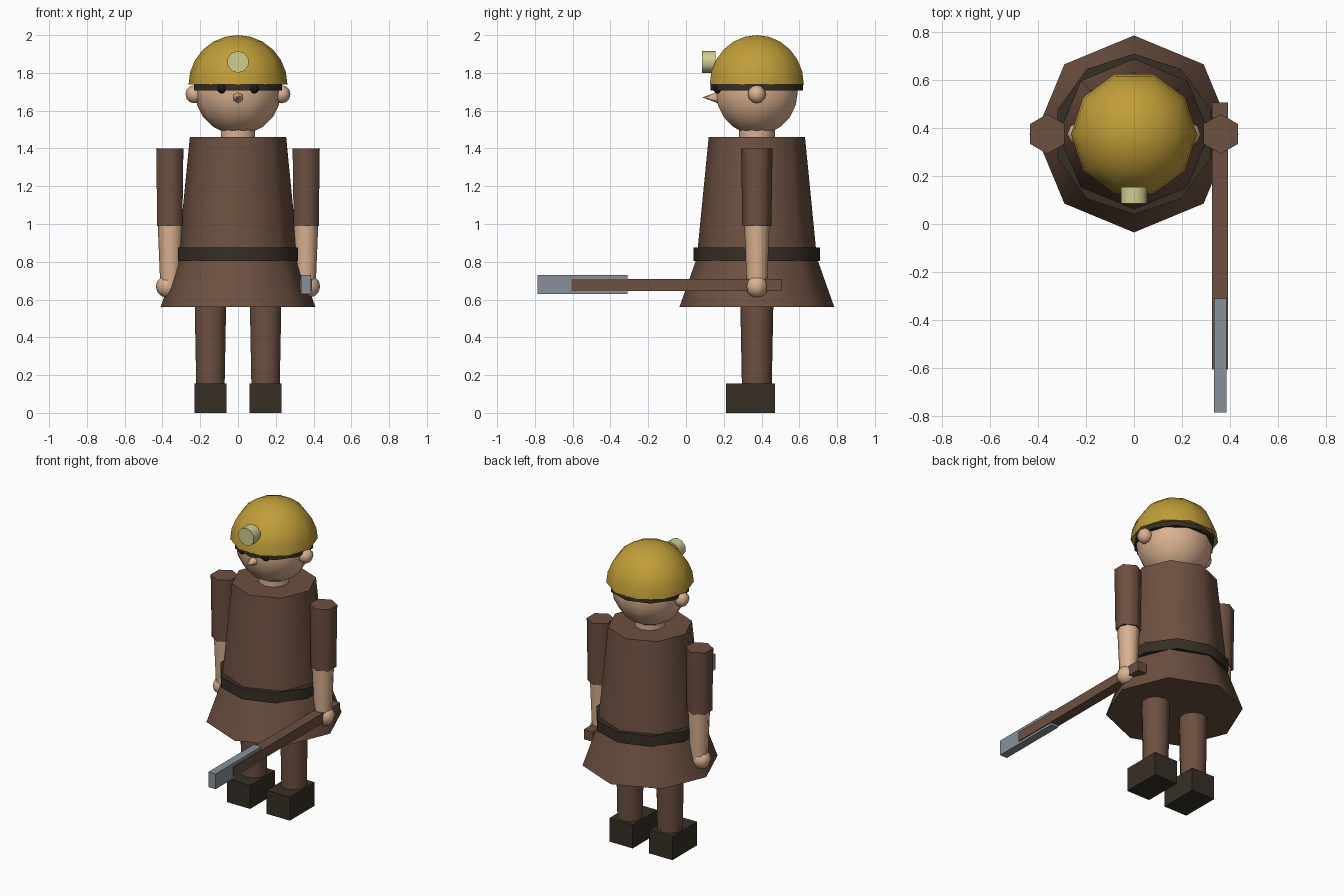
import bpy, bmesh
from math import sin, cos, pi, radians
from mathutils import Matrix

cube = bpy.data.objects.get("Cube")
if cube:
    bpy.data.objects.remove(cube, do_unlink=True)

CY = 0.375  # depth of the figure's vertical axis


def material(name, rgb):
    m = bpy.data.materials.new(name)
    m.use_nodes = True
    m.diffuse_color = (*rgb, 1)
    m.node_tree.nodes["Principled BSDF"].inputs["Base Color"].default_value = (*rgb, 1)
    return m


brown = material("brown cloth and wood", (0.15, 0.08, 0.052))
skin = material("skin", (0.70, 0.44, 0.28))
gold = material("helmet yellow", (0.53, 0.34, 0.04))
dark = material("dark leather", (0.037, 0.028, 0.018))
black = material("eye black", (0.012, 0.010, 0.009))
steel = material("steel grey", (0.25, 0.28, 0.32))
glow = material("lamp cream", (0.62, 0.62, 0.28))


def finish(name, bm, mat, smooth):
    bmesh.ops.recalc_face_normals(bm, faces=bm.faces)
    mesh = bpy.data.meshes.new(name)
    bm.to_mesh(mesh)
    bm.free()
    mesh.materials.append(mat)
    ob = bpy.data.objects.new(name, mesh)
    bpy.context.collection.objects.link(ob)
    if smooth:
        bpy.ops.object.select_all(action='DESELECT')
        ob.select_set(True)
        bpy.context.view_layer.objects.active = ob
        bpy.ops.object.shade_smooth_by_angle(angle=radians(65))
    return ob


def lathe(name, profile, mat, loc, sides=8, start=pi / 2, forward=False):
    """Turn (radius, height) points round z, or round -y when forward."""
    bm = bmesh.new()
    rings = []
    for r, z in profile:
        angles = [start + 2 * pi * i / sides for i in range(sides)]
        rings.append([bm.verts.new((r * cos(a), r * sin(a), z)) for a in angles])
    for low, high in zip(rings, rings[1:]):
        for i in range(sides):
            j = (i + 1) % sides
            bm.faces.new((low[i], low[j], high[j], high[i]))
    bm.faces.new(rings[0])
    bm.faces.new(rings[-1])
    bmesh.ops.remove_doubles(bm, verts=bm.verts, dist=0.0005)
    turn = Matrix.Rotation(pi / 2, 4, 'X') if forward else Matrix()
    bm.transform(Matrix.Translation(loc) @ turn)
    return finish(name, bm, mat, True)


def ball(name, r, mat, loc, sides=10, rings=8, lowest=-pi / 2):
    steps = [lowest + (pi / 2 - lowest) * i / rings for i in range(rings + 1)]
    points = [(max(r * cos(a), 0.0001), r * sin(a)) for a in steps]
    return lathe(name, points, mat, loc, sides, start=0)


def box(name, low, high, mat):
    bm = bmesh.new()
    bmesh.ops.create_cube(bm, size=1)
    for v in bm.verts:
        v.co = [(a + b) / 2 + c * (b - a) for a, b, c in zip(low, high, v.co)]
    return finish(name, bm, mat, False)


# Coat and belt
lathe("coat_body", [(0.318, 0.82), (0.255, 1.46)], brown, (0, CY, 0))
lathe("coat_skirt", [(0.41, 0.56), (0.318, 0.82)], brown, (0, CY, 0))
lathe("belt", [(0.334, 0.805), (0.334, 0.875)], dark, (0, CY, 0), sides=10)

# Head
lathe("neck", [(0.095, 1.40), (0.095, 1.53)], skin, (0, CY, 0), sides=10)
ball("head", 0.228, skin, (0, CY, 1.70), rings=10)
lathe("nose", [(0.03, 0), (0.001, 0.08)], skin, (0, 0.168, 1.67), sides=6, forward=True)

# Helmet with band and lamp
ball("helmet", 0.262, gold, (0, CY, 1.738), rings=6, lowest=0)
lathe("helmet_band", [(0.245, 1.708), (0.245, 1.742)], dark, (0, CY, 0), sides=10)
lathe("helmet_lamp", [(0.058, 0), (0.058, 0.07)], glow, (0, 0.155, 1.858),
      sides=10, forward=True)

# Paired parts
for side, s in (("left", 1), ("right", -1)):
    ball(side + "_ear", 0.048, skin, (s * 0.23, CY, 1.687), sides=8, rings=6)
    ball(side + "_eye", 0.027, black, (s * 0.085, 0.17, 1.718), sides=8, rings=6)
    lathe(side + "_sleeve", [(0.077, 0.99), (0.083, 1.40)], brown,
          (s * 0.361, CY, 0), sides=6)
    lathe(side + "_forearm", [(0.053, 0.66), (0.067, 1.0)], skin,
          (s * 0.358, CY, 0), sides=8)
    ball(side + "_hand", 0.06, skin, (s * 0.375, CY, 0.67), sides=8, rings=6)
    lathe(side + "_leg", [(0.079, 0.14), (0.088, 0.60)], brown,
          (s * 0.146, CY, 0), sides=10)
    x0, x1 = sorted((s * 0.06, s * 0.23))
    box(side + "_boot", (x0, 0.212, 0), (x1, 0.47, 0.155), dark)

# Hand tool
box("tool_handle", (0.325, -0.605, 0.645), (0.392, 0.505, 0.71), brown)
box("tool_head", (0.333, -0.785, 0.63), (0.386, -0.31, 0.73), steel)
